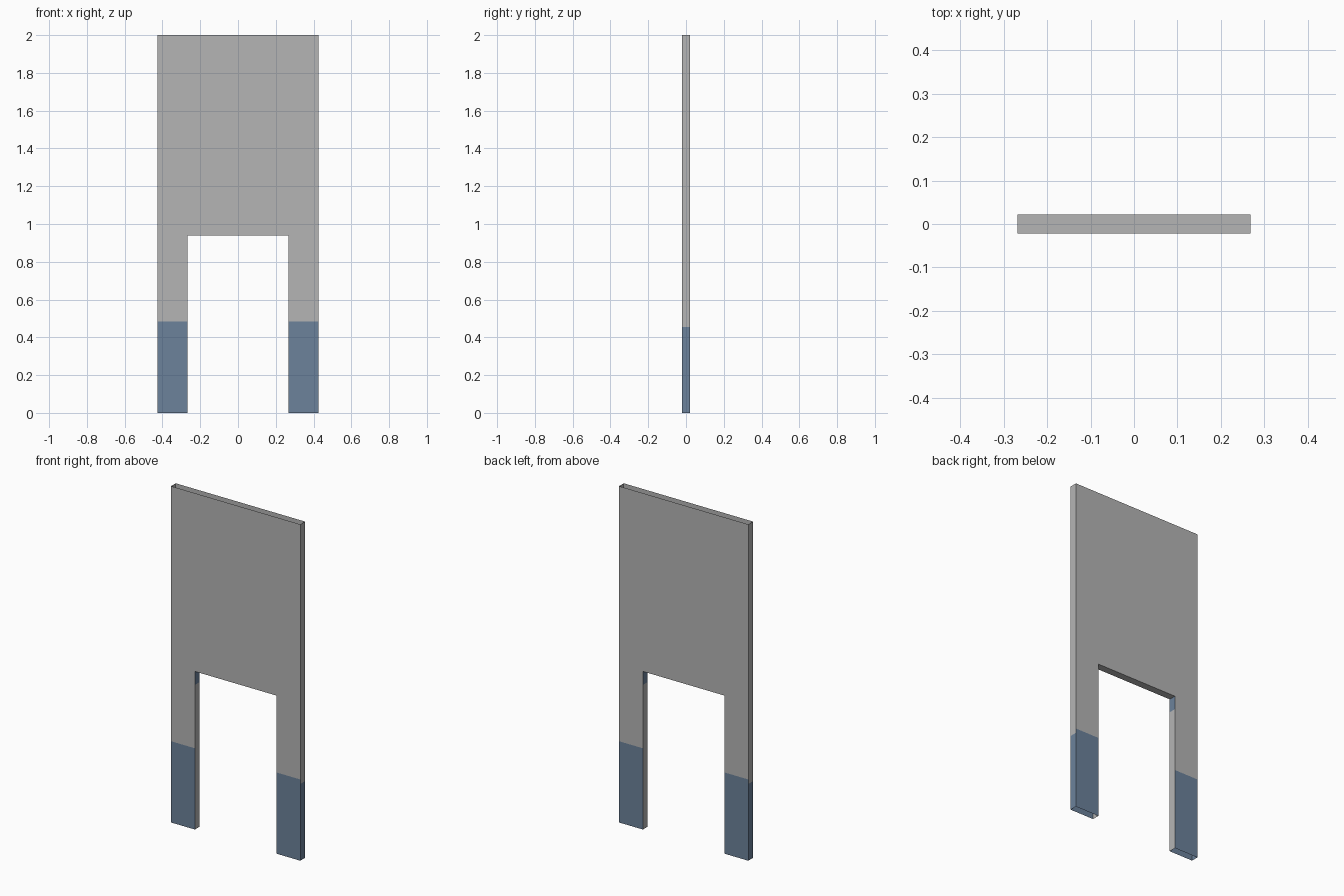
import bpy, bmesh

if "Cube" in bpy.data.objects:
    bpy.data.objects.remove(bpy.data.objects["Cube"])

OUT, INN = 0.425, 0.268      # half widths: outer edge, opening
D = 0.022                    # half thickness
ARCH, TOP = 0.94, 2.0        # opening height, full height


def material(name, rgb):
    m = bpy.data.materials.new(name)
    m.diffuse_color = (*rgb, 1)
    m.use_nodes = True
    m.node_tree.nodes["Principled BSDF"].inputs["Base Color"].default_value = m.diffuse_color
    return m


grey = material("wall grey", (0.46, 0.46, 0.46))
blue = material("base blue", (0.15, 0.223, 0.328))

bm = bmesh.new()


def quad(*pts):
    return bm.faces.new([bm.verts.new(p) for p in pts])


# Front and back plates
for x0, x1, z0, z1 in [(-OUT, -INN, 0, ARCH), (INN, OUT, 0, ARCH),
                       (-OUT, -INN, ARCH, TOP), (-INN, INN, ARCH, TOP),
                       (INN, OUT, ARCH, TOP)]:
    quad((x0, -D, z0), (x1, -D, z0), (x1, -D, z1), (x0, -D, z1))
    quad((x1, D, z0), (x0, D, z0), (x0, D, z1), (x1, D, z1))


# Narrow edges: outer sides and sides of the opening (direction gives facing)
def edge(x, z0, z1, facing):
    y = D * facing
    quad((x, -y, z0), (x, y, z0), (x, y, z1), (x, -y, z1))


for s in (-1, 1):
    edge(s * OUT, 0, ARCH, s)
    edge(s * OUT, ARCH, TOP, s)
    edge(s * INN, 0, ARCH, -s)

# Underside of the opening; the top and the feet stay open
quad((-INN, D, ARCH), (INN, D, ARCH), (INN, -D, ARCH), (-INN, -D, ARCH))


# Cut the colour borders into each kind of face
def kind(f):
    c = f.calc_center_median()
    if abs(f.normal.y) > 0.5:
        return "plate"
    if abs(f.normal.z) > 0.5:
        return "under"
    return "outer" if c.x * f.normal.x > 0 else "inner"


bm.normal_update()
for name, z in (("plate", 0.483), ("outer", 0.456), ("inner", 0.86)):
    faces = [f for f in bm.faces if kind(f) == name]
    geom = faces + list({e for f in faces for e in f.edges}) + \
        list({v for f in faces for v in f.verts})
    bmesh.ops.bisect_plane(bm, geom=geom, plane_co=(0, 0, z), plane_no=(0, 0, 1))

# Blue feet, and a blue patch high on the sides of the opening
bm.normal_update()
for f in bm.faces:
    z, k = f.calc_center_median().z, kind(f)
    f.material_index = int((k == "plate" and z < 0.483) or
                           (k == "outer" and z < 0.456) or
                           (k == "inner" and z > 0.86))
bmesh.ops.remove_doubles(bm, verts=bm.verts[:], dist=1e-4)

mesh = bpy.data.meshes.new("arched_panel")
bm.to_mesh(mesh)
bm.free()
mesh.materials.append(grey)
mesh.materials.append(blue)
panel = bpy.data.objects.new("arched_panel", mesh)
bpy.context.collection.objects.link(panel)
